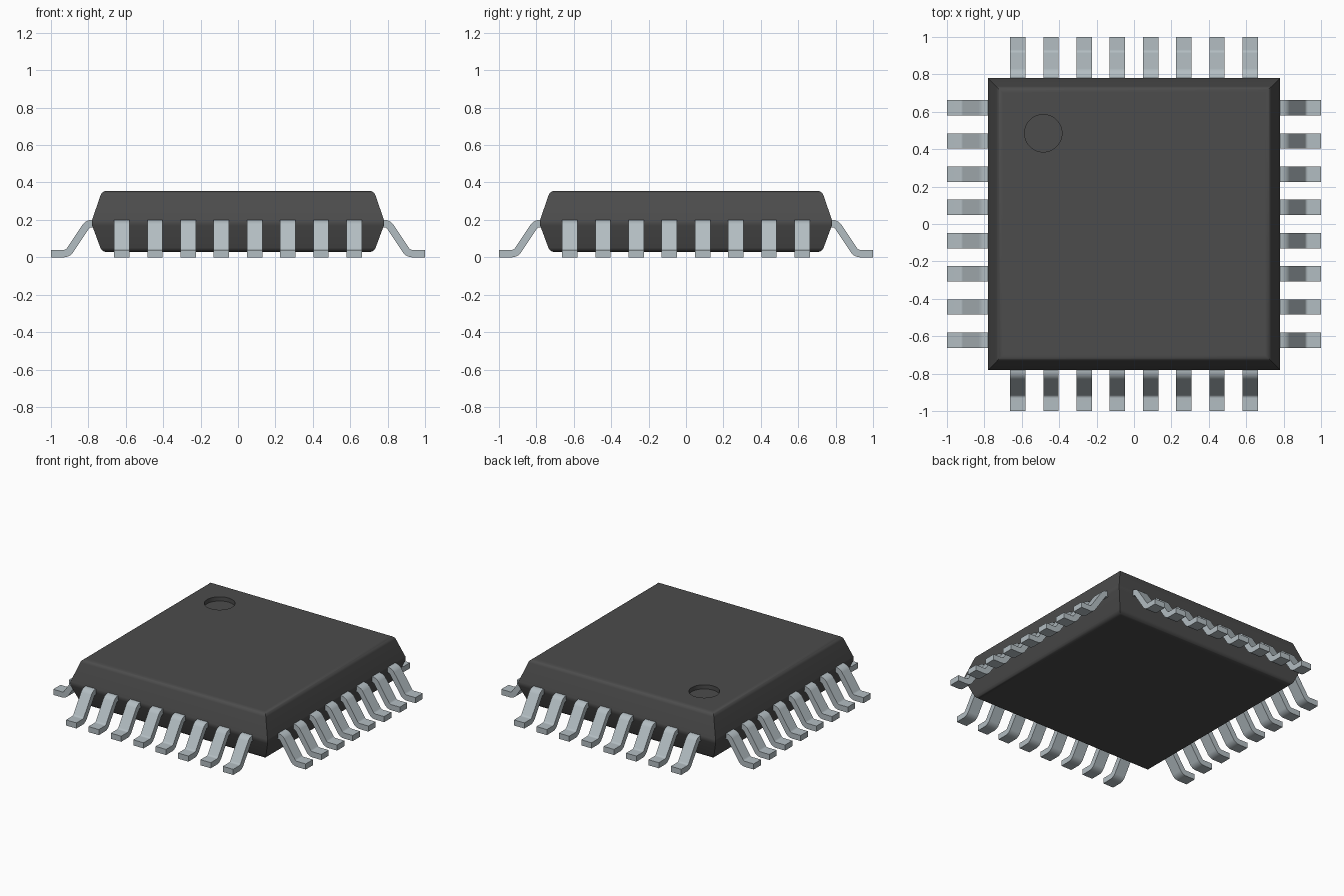
import bpy, bmesh, math
from mathutils import Vector

cube = bpy.data.objects.get("Cube")
if cube:
    bpy.data.objects.remove(cube, do_unlink=True)


def material(name, rgb):
    m = bpy.data.materials.new(name)
    m.use_nodes = True
    m.diffuse_color = (*rgb, 1)
    bsdf = next(n for n in m.node_tree.nodes if n.type == 'BSDF_PRINCIPLED')
    bsdf.inputs["Base Color"].default_value = (*rgb, 1)
    bsdf.inputs["Roughness"].default_value = 0.6
    return m


DARK = material("dark grey plastic", (0.072, 0.072, 0.072))
METAL = material("pale grey metal", (0.45, 0.51, 0.54))


def fillet(points, cut, steps=5):
    """Round each inner corner of a 2D path with a tangent arc."""
    pts = [Vector(p) for p in points]
    out = [pts[0]]
    for a, b, c in zip(pts, pts[1:], pts[2:]):
        u, v = (a - b).normalized(), (c - b).normalized()
        half = u.angle(v) / 2
        centre = b + (u + v).normalized() * (cut / math.cos(half))
        start, end = b + u * cut - centre, b + v * cut - centre
        sweep = math.pi - 2 * half
        for i in range(steps + 1):
            t = i / steps
            out.append(centre + (start * math.sin((1 - t) * sweep)
                                 + end * math.sin(t * sweep)) / math.sin(sweep))
    return out + [pts[-1]]


def to_mesh(bm, name, mat):
    bmesh.ops.recalc_face_normals(bm, faces=bm.faces)
    me = bpy.data.meshes.new(name)
    bm.to_mesh(me)
    bm.free()
    me.materials.append(mat)
    me.shade_smooth()
    me.set_sharp_from_angle(angle=math.radians(30))
    return me


def add_object(name, me, angle=0.0, offset=(0, 0, 0)):
    ob = bpy.data.objects.new(name, me)
    bpy.context.collection.objects.link(ob)
    ob.rotation_euler.z = angle
    ob.location = offset
    # flat areas keep flat shading beside the rounded bends
    ob.modifiers.new("weighted_normals", 'WEIGHTED_NORMAL').keep_sharp = True
    return ob


# Package body: square rings stacked along a tapered, rounded profile
TOP, BOTTOM = 0.355, 0.028
upper = fillet([(0.78, 0.2), (0.727, TOP), (0.6, TOP)], 0.025)[:-1]
lower = fillet([(0.6, BOTTOM), (0.727, BOTTOM), (0.78, 0.17)], 0.025)[1:]
bm = bmesh.new()
rings = [[bm.verts.new((sx * r, sy * r, z))
          for sx, sy in ((1, 1), (-1, 1), (-1, -1), (1, -1))]
         for r, z in lower + upper]
for a, b in zip(rings, rings[1:]):
    for i in range(4):
        j = (i + 1) % 4
        bm.faces.new((a[i], a[j], b[j], b[i]))
bm.faces.new(rings[0])

# Round orientation dimple sunk into the top face
N, R, DEPTH = 48, 0.1, 0.03


def circle(z):
    return [bm.verts.new((-0.485 + R * math.cos(2 * math.pi * i / N),
                          0.485 + R * math.sin(2 * math.pi * i / N), z))
            for i in range(N)]


rim, floor = circle(TOP), circle(TOP - DEPTH)
for i in range(N):
    j = (i + 1) % N
    bm.faces.new((rim[i], rim[j], floor[j], floor[i]))
bm.faces.new(floor)
edges = [bm.edges.get((loop[i], loop[(i + 1) % len(loop)]))
         for loop in (rings[-1], rim) for i in range(len(loop))]
bmesh.ops.triangle_fill(bm, edges=edges, use_beauty=True, normal=(0, 0, 1))
add_object("package_body", to_mesh(bm, "package_body", DARK))

# Gull-wing lead: bent centre line thickened to a strip, then given width
HALF_T, HALF_W = 0.02, 0.041
path = fillet([(0.74, 0.18), (0.803, 0.18), (0.91, 0.02), (1.0, 0.02)], 0.021)
top_side, under_side = [], []
for i, p in enumerate(path):
    before = (p - path[i - 1]).normalized() if i else Vector((1, 0))
    after = (path[i + 1] - p).normalized() if i + 1 < len(path) else Vector((1, 0))
    d = (before + after).normalized()
    n = Vector((-d.y, d.x)) * (HALF_T / d.dot(after))
    top_side.append(p + n)
    under_side.append(p - n)
bm = bmesh.new()
sections = [[bm.verts.new((q.x, w, q.y)) for q, w in
             ((t, -HALF_W), (t, HALF_W), (u, HALF_W), (u, -HALF_W))]
            for t, u in zip(top_side, under_side)]
for a, b in zip(sections, sections[1:]):
    for i in range(4):
        j = (i + 1) % 4
        bm.faces.new((a[i], a[j], b[j], b[i]))
bm.faces.new(sections[0])
bm.faces.new(sections[-1])
lead = to_mesh(bm, "lead", METAL)

# Eight leads on each of the four sides
PITCH = 0.1775
for k, side in enumerate(("left", "back", "right", "front")):
    angle = k * math.pi / 2
    for i in range(8):
        s = (i - 3.5) * PITCH
        add_object(f"lead_{side}_{i + 1}", lead, angle,
                   (-math.sin(angle) * s, math.cos(angle) * s, 0))
